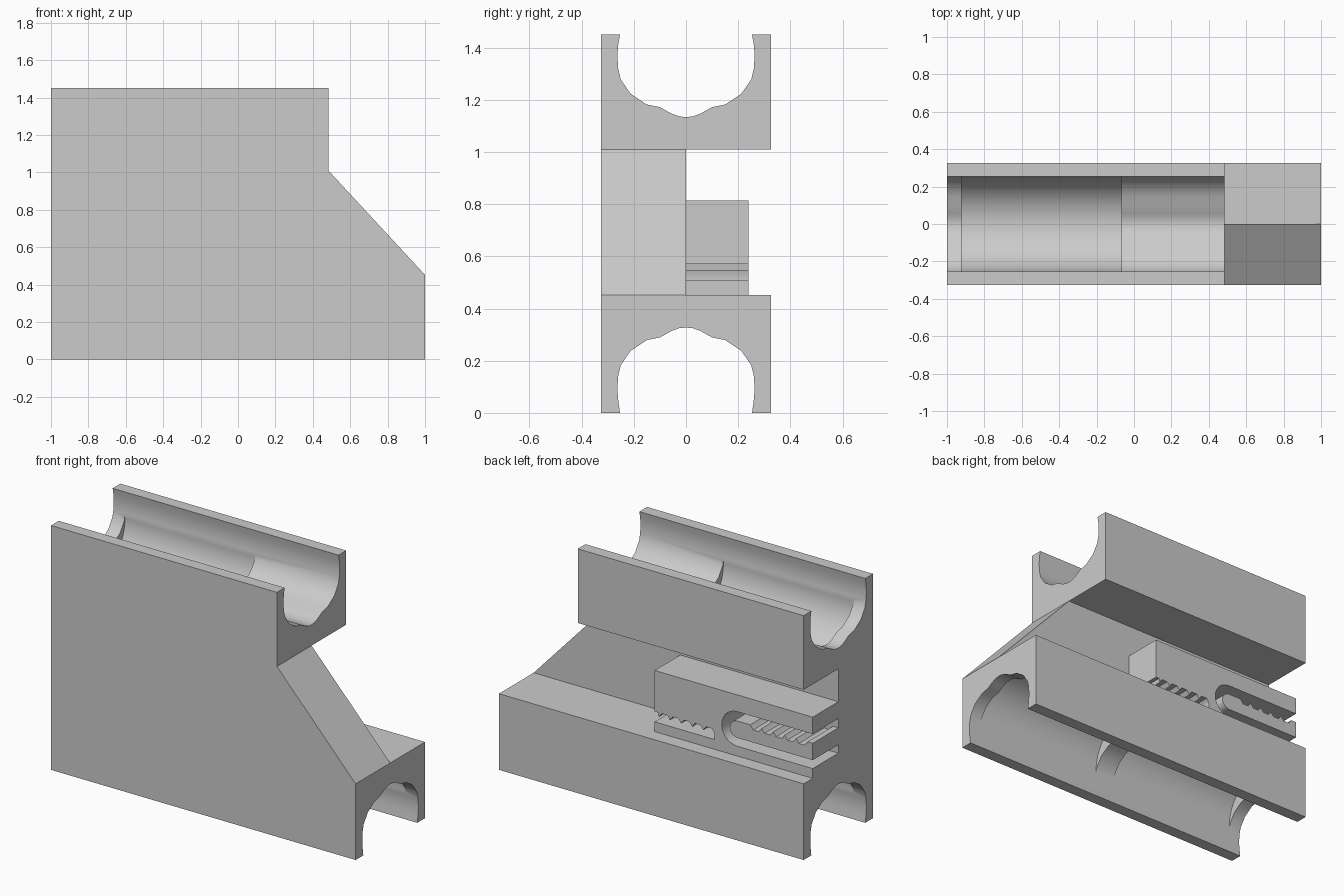
import bpy, bmesh, math
from mathutils import Vector

cube = bpy.data.objects.get("Cube")
if cube:
    bpy.data.objects.remove(cube)

grey = bpy.data.materials.new("light grey plastic")
grey.use_nodes = True
COLOUR = (0.6, 0.6, 0.6, 1)
grey.diffuse_color = COLOUR
grey.node_tree.nodes["Principled BSDF"].inputs["Base Color"].default_value = COLOUR

HALF = 0.325          # half depth of the body
BASE, SHELF, TOP = 0.452, 1.01, 1.45
UPPER_END = 0.483


def prism(name, outline, axis, lo, hi):
    """Extrude a 2D outline along x (outline is y,z) or along y (outline is x,z)."""
    bm = bmesh.new()
    place = (lambda a, b: (lo, a, b)) if axis == "x" else (lambda a, b: (a, lo, b))
    face = bm.faces.new([bm.verts.new(place(a, b)) for a, b in outline])
    grown = bmesh.ops.extrude_face_region(bm, geom=[face])["geom"]
    step = Vector((hi - lo, 0, 0)) if axis == "x" else Vector((0, hi - lo, 0))
    bmesh.ops.translate(bm, vec=step, verts=[g for g in grown if isinstance(g, bmesh.types.BMVert)])
    bmesh.ops.recalc_face_normals(bm, faces=bm.faces)
    mesh = bpy.data.meshes.new(name)
    bm.to_mesh(mesh)
    bm.free()
    mesh.materials.append(grey)
    obj = bpy.data.objects.new(name, mesh)
    bpy.context.collection.objects.link(obj)
    return obj


def smooth(obj):
    bpy.ops.object.select_all(action="DESELECT")
    obj.select_set(True)
    bpy.context.view_layer.objects.active = obj
    bpy.ops.object.shade_smooth_by_angle(angle=math.radians(35))


def arc(cx, cz, r, a0, a1, n):
    return [(cx + r * math.cos(math.radians(a0 + (a1 - a0) * i / n)),
             cz + r * math.sin(math.radians(a0 + (a1 - a0) * i / n))) for i in range(n + 1)]


# Half of the lip section: distance from the middle, depth from the open side
LIP = [(0.253, 0), (0.26, 0.04), (0.263, 0.08), (0.26, 0.13), (0.25, 0.172), (0.212, 0.227),
       (0.15, 0.268), (0.10, 0.278), (0.055, 0.303), (0.025, 0.314)]


def channel_bar(name, x0, x1, opening, back, shift, pockets):
    """Bar with an open bearing channel, deepened between the narrow lips."""
    sign = 1 if back > opening else -1
    half = [(y, opening + sign * (d + (shift if d > 0 else 0))) for y, d in LIP]
    floor = [(0, opening + sign * (0.316 + shift))]
    section = half + floor + [(-y, z) for y, z in reversed(half)]
    section += [(-HALF, opening), (-HALF, back), (HALF, back), (HALF, opening)]
    bar = prism(name, section, "x", x0, x1)
    # Bearing pockets sit deeper than the lips
    centre = opening + sign * (0.16 + shift)
    for a, b in pockets:
        cutter = prism(name + "_pocket_cutter", arc(0, centre, 0.257, 0, 350, 35), "x", a, b)
        cutter.hide_render = True
        mod = bar.modifiers.new("pocket", "BOOLEAN")
        mod.operation, mod.solver, mod.object = "DIFFERENCE", "EXACT", cutter
        bpy.ops.object.select_all(action="DESELECT")
        bpy.context.view_layer.objects.active = bar
        bpy.ops.object.modifier_apply(modifier=mod.name)
        bpy.data.objects.remove(cutter)
    smooth(bar)


channel_bar("lower_bearing_bar", -1, 1, 0, BASE, 0.011, [(-0.922, -0.066), (0.066, 0.922)])
channel_bar("upper_bearing_bar", -1, UPPER_END, TOP, SHELF, 0, [(-0.922, -0.066)])

# Web joining both bars, with the sloped end
prism("sloped_web", [(-1, BASE), (1, BASE), (UPPER_END, SHELF), (-1, SHELF)], "y", -HALF, 0)


def teeth(x0, x1, z, depth, count):
    """Rounded belt notches between x0 and x1."""
    n = count * 8
    return [(x0 + (x1 - x0) * i / n,
             z + depth * min(1, 1.5 * abs(math.sin(math.pi * count * i / n)))) for i in range(n + 1)]


# Belt clamp: toothed slot on one side, rounded loop on the other
LEFT, SLOT, LOOP = 0.038, 0.51, -0.505
clamp = [(-1, BASE), (LEFT, BASE), (LEFT, SLOT), (-0.355, SLOT)]
clamp += teeth(-0.355, 0.01, 0.546, 0.025, 5)
clamp += [(0.014, 0.571), (LEFT, 0.571), (LEFT, 0.815), (-1, 0.815), (-1, 0.715)]
clamp += arc(LOOP, 0.6125, 0.1025, 90, -90, 14)
clamp += [(-1, SLOT)]
smooth(prism("belt_clamp", clamp, "y", 0, 0.24))

# Tongue inside the loop, notched on its upper side
tongue = [(-1, 0.56)] + arc(LOOP, 0.61, 0.05, -90, 90, 10)
tongue += teeth(-0.59, -0.965, 0.66, -0.025, 5) + [(-1, 0.66)]
smooth(prism("belt_tongue", tongue, "y", 0, 0.24))
